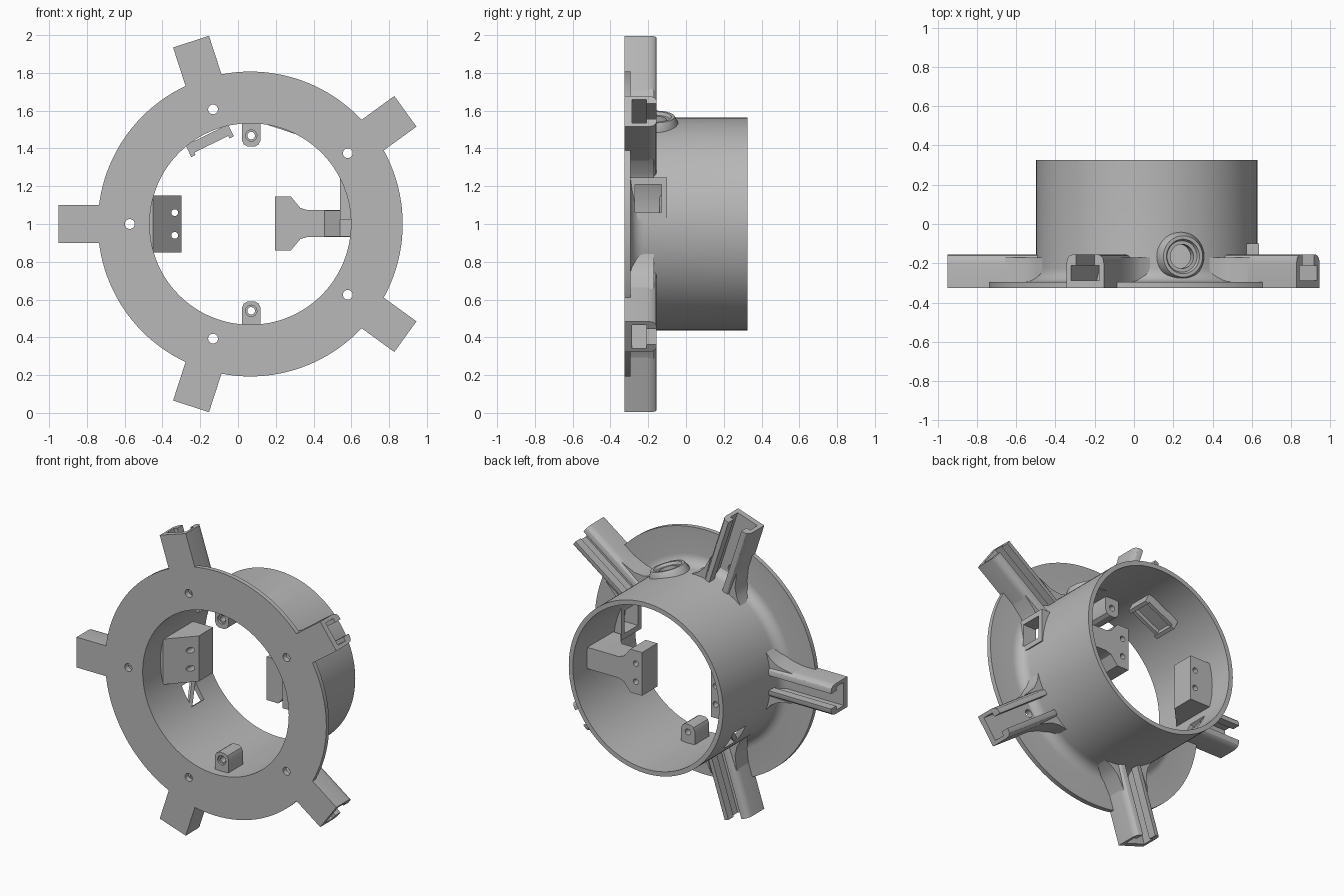
import bpy, bmesh, math
from mathutils import Matrix, Vector

if "Cube" in bpy.data.objects:
    bpy.data.objects.remove(bpy.data.objects["Cube"])

CENTRE = Vector((0.065, 0, 1))
FRONT, BACK = -0.325, 0.325
R_IN, R_TUBE, R_FLANGE, R_ARM = 0.533, 0.563, 0.807, 1.015
ARM_ANGLES = [36, 108, 180, 252, 324]

grey = bpy.data.materials.new("plain grey")
grey.use_nodes = True
grey.diffuse_color = (0.48, 0.48, 0.48, 1)
grey.node_tree.nodes["Principled BSDF"].inputs["Base Color"].default_value = (0.48, 0.48, 0.48, 1)


def frame(x, y, z, origin=(0, 0, 0)):
    m = Matrix((x, y, z)).transposed().to_4x4()
    m.translation = origin
    return m


def radial(angle):
    """Local x is tangential, y runs along the tube, z points outward."""
    c, s = math.cos(math.radians(angle)), math.sin(math.radians(angle))
    return frame((s, 0, -c), (0, 1, 0), (c, 0, s), CENTRE)


def axial(angle=90):
    """Local x is tangential, y points outward, z points to the front."""
    c, s = math.cos(math.radians(angle)), math.sin(math.radians(angle))
    return frame((s, 0, -c), (c, 0, s), (0, -1, 0), CENTRE)


FACE = frame((1, 0, 0), (0, 0, 1), (0, -1, 0))   # front plane, depth = -y


def finish(name, bm):
    bmesh.ops.recalc_face_normals(bm, faces=bm.faces)
    mesh = bpy.data.meshes.new(name)
    bm.to_mesh(mesh)
    bm.free()
    obj = bpy.data.objects.new(name, mesh)
    bpy.context.collection.objects.link(obj)
    mesh.materials.append(grey)
    return obj


def prism(name, pts, d0, d1, matrix=Matrix()):
    bm = bmesh.new()
    low = [bm.verts.new(matrix @ Vector((x, y, d0))) for x, y in pts]
    high = [bm.verts.new(matrix @ Vector((x, y, d1))) for x, y in pts]
    bm.faces.new(low)
    bm.faces.new(high)
    for i in range(len(pts)):
        j = (i + 1) % len(pts)
        bm.faces.new((low[i], low[j], high[j], high[i]))
    return finish(name, bm)


def rect(x0, x1, y0, y1):
    return [(x0, y0), (x1, y0), (x1, y1), (x0, y1)]


def disc(x, y, r, n=24):
    return [(x + r * math.cos(math.tau * i / n), y + r * math.sin(math.tau * i / n)) for i in range(n)]


def lathe(name, profile, matrix, n):
    """Spin a closed (radius, height) profile about local z."""
    bm = bmesh.new()
    rings = []
    for i in range(n):
        a = math.tau * i / n
        rings.append([bm.verts.new(matrix @ Vector((r * math.cos(a), r * math.sin(a), h))) for r, h in profile])
    for i in range(n):
        a, b = rings[i], rings[(i + 1) % n]
        for k in range(len(profile)):
            m = (k + 1) % len(profile)
            bm.faces.new((a[k], a[m], b[m], b[k]))
    return finish(name, bm)


def cut(targets, cutter):
    cutter.hide_render = True
    for obj in targets:
        mod = obj.modifiers.new("cut", "BOOLEAN")
        mod.operation, mod.solver, mod.object = "DIFFERENCE", "EXACT", cutter
        bpy.context.view_layer.objects.active = obj
        bpy.ops.object.modifier_apply(modifier=mod.name)
    bpy.data.objects.remove(cutter)


parts = []

# Tube and flange in one turned profile, with a fillet between them
FILLET = 0.07
fillet = [(R_TUBE + FILLET * (1 - math.sin(t)), -0.295 + FILLET * (1 - math.cos(t)))
          for t in (math.pi / 2 * i / 6 for i in range(7))]
profile = [(R_IN, FRONT), (R_FLANGE, FRONT), (R_FLANGE, -0.295)] + fillet + [(R_TUBE, BACK), (R_IN, BACK)]
body = lathe("tube_and_flange", [(r, -y) for r, y in profile], axial(), 128)
parts.append(body)

# Five slotted arms with flared roots and a screw hole each
half = [(0.1, FRONT), (0.1, -0.2), (0.095, -0.175), (0.082, -0.16), (0.065, -0.155),
        (0.05, -0.155), (0.05, -0.21), (0.076, -0.21), (0.076, -0.287)]
section = half + [(-x, y) for x, y in reversed(half)]
flare = [(0.09, 0.54), (0.2, 0.52), (0.15, 0.565), (0.118, 0.62), (0.098, 0.72)]
roots = []
for i, angle in enumerate(ARM_ANGLES, 1):
    arm = prism(f"arm_{i}", section, 0.55, R_ARM, radial(angle))
    parts.append(arm)
    for side, sign in (("a", 1), ("b", -1)):
        roots.append(prism(f"arm_root_{i}{side}", [(sign * x, y) for x, y in flare], 0.17, 0.31, axial(angle)))
    cut([body, arm], prism("hole_cutter", disc(0, 0.638, 0.026), 0.2, 0.4, axial(angle)))
parts += roots

# Square side port through the tube wall
port = prism("side_port", rect(0.54, 0.635, 1.025, 1.245), 0.1, 0.31, FACE)
parts.append(port)
cut([body, port] + roots[:2], prism("port_cutter", rect(0.45, 0.8, 1.06, 1.21), 0.13, 0.27, FACE))

# Round boss with a stepped bore
boss_frame = radial(72) @ Matrix.Translation((0, -0.165, 0))
parts.append(lathe("round_boss", [(0.062, 0.527), (0.125, 0.527), (0.125, 0.56), (0.105, 0.597),
                                  (0.088, 0.597), (0.08, 0.58), (0.062, 0.58)], boss_frame, 40))
cut([body], prism("bore_cutter", disc(0, 0, 0.063, 40), 0.45, 0.7, boss_frame))

# Small vent window with a diagonal bar
cut([body], prism("vent_cutter", rect(-0.07, 0.07, 0.02, 0.15), 0.45, 0.65, radial(211)))
parts.append(prism("vent_bar", [(-0.075, 0.03), (-0.075, 0.015), (-0.05, 0.015), (0.075, 0.14), (0.075, 0.155),
                                (0.05, 0.155)], 0.535, 0.553, radial(211)))

# Upper and lower screw lugs inside the tube
lug = [(0.02, 1.54), (0.02, 1.445), (0.03, 1.422), (0.05, 1.41), (0.09, 1.41), (0.11, 1.422), (0.12, 1.445), (0.12, 1.54)]
for name, flip in (("upper_lug", False), ("lower_lug", True)):
    obj = prism(name, [(x, 2 - z if flip else z) for x, z in lug], 0.12, 0.27, FACE)
    z = 0.54 if flip else 1.468
    cut([obj], prism("lug_cutter", disc(0.07, z, 0.02), 0, 0.4, FACE))
    cut([obj], prism("lug_seat", disc(0.07, z, 0.03), 0.255, 0.4, FACE))
    parts.append(obj)

# Left mounting block with a slanted front
left_block = prism("left_block", [(-0.47, -0.14), (-0.45, -0.14), (-0.3, 0.02), (-0.3, 0.17), (-0.47, 0.17)], 0.85, 1.15)
# Right mounting block: a wide head on a stem, braced to the wall
outline = [(0.195, 0.86), (0.28, 0.86), (0.33, 0.92), (0.37, 0.932), (0.605, 0.932)]
outline += [(x, 2.005 - z) for x, z in reversed(outline)]
right_block = prism("right_block", outline, -0.18, -0.02, FACE)
brace = prism("right_brace", [(0.45, 0.03), (0.54, -0.09), (0.605, -0.09), (0.605, 0.03)], 0.933, 1.072)
for z in (0.94, 1.06):
    cut([left_block], prism("block_cutter", disc(-0.335, z, 0.018), -0.4, 0.4, FACE))
    cut([right_block], prism("block_cutter", disc(0.24, z, 0.018), -0.4, -0.1, FACE))
parts += [left_block, right_block, brace]

# Clip tray under the upper wall
tray_frame = radial(116)
tray = prism("clip_tray", rect(-0.125, 0.125, -0.08, 0.08), 0.455, 0.525, tray_frame)
cut([tray], prism("tray_cutter", rect(-0.1, 0.1, -0.055, 0.055), 0.4, 0.495, tray_frame))
cut([tray], prism("tray_gap", rect(-0.1, 0.1, -0.2, 0.2), 0.4, 0.47, tray_frame))
parts.append(tray)

# Smooth round walls, keep edges crisp
bpy.ops.object.select_all(action="DESELECT")
for obj in parts:
    obj.select_set(True)
bpy.context.view_layer.objects.active = body
bpy.ops.object.shade_smooth_by_angle(angle=math.radians(30))
